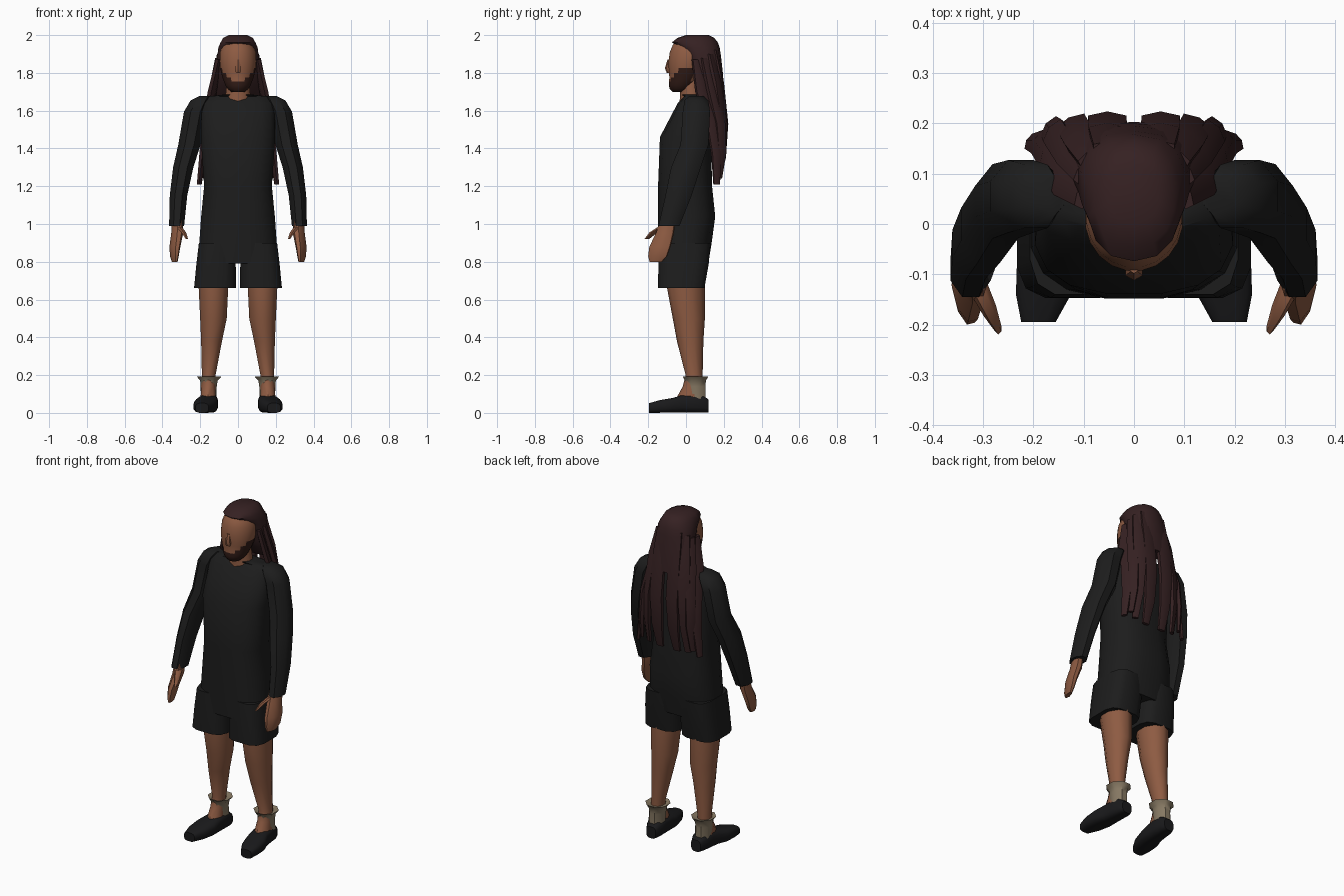
import bpy, bmesh, math


def material(name, rgb):
    m = bpy.data.materials.new(name)
    m.diffuse_color = (*rgb, 1)
    return m


BLACK = material("black cloth", (0.012, 0.012, 0.012))
SHOE = material("black shoe", (0.010, 0.010, 0.011))
SKIN = material("brown skin", (0.27, 0.105, 0.055))
HAIR = material("dark red brown hair", (0.036, 0.015, 0.016))
BEARD = material("dark beard", (0.03, 0.011, 0.008))
SOCK = material("beige sock", (0.24, 0.19, 0.125))


def loft(name, rings, mat, n=10, p=2.0, turn=0.0, mirror=False, along_y=False, sharp=45):
    """Skin superellipse rings (cx, cy, z, rx, ry); along_y swaps y and z."""
    bm = bmesh.new()
    loops = []
    for cx, cy, cz, rx, ry in rings:
        loop = []
        for i in range(n):
            a = 2 * math.pi * (i + 0.5) / n
            c, s = math.cos(a), math.sin(a)
            u = rx * math.copysign(abs(c) ** (2 / p), c)
            v = ry * math.copysign(abs(s) ** (2 / p), s)
            x = cx + u * math.cos(turn) - v * math.sin(turn)
            y = cy + u * math.sin(turn) + v * math.cos(turn)
            loop.append(bm.verts.new((x, cz, y) if along_y else (x, y, cz)))
        loops.append(loop)
    for a, b in zip(loops, loops[1:]):
        for i in range(n):
            j = (i + 1) % n
            bm.faces.new((a[i], a[j], b[j], b[i]))
    bm.faces.new(loops[0])
    bm.faces.new(loops[-1])
    bmesh.ops.recalc_face_normals(bm, faces=bm.faces)
    for f in bm.faces:
        f.smooth = True
    me = bpy.data.meshes.new(name)
    bm.to_mesh(me)
    bm.free()
    me.set_sharp_from_angle(angle=math.radians(sharp))
    me.materials.append(mat)
    ob = bpy.data.objects.new(name, me)
    bpy.context.collection.objects.link(ob)
    if mirror:
        ob.modifiers.new("mirror", "MIRROR").use_mirror_merge = False
    return ob


def body(rows):
    """Centred rings from (z, half width, front y, back y)."""
    return [(0, (f + b) / 2, z, w, (b - f) / 2) for z, w, f, b in rows]


# Shirt and shorts
loft("shirt", body([
    (1.685, 0.08, -0.025, 0.09), (1.675, 0.165, -0.01, 0.10),
    (1.64, 0.195, -0.045, 0.115), (1.46, 0.20, -0.14, 0.135),
    (1.20, 0.182, -0.15, 0.14), (1.04, 0.198, -0.15, 0.157),
    (0.90, 0.208, -0.15, 0.138), (0.79, 0.216, -0.148, 0.12)]),
    BLACK, n=16, p=2.6)
loft("shorts_leg", [
    (0.11, -0.005, 0.90, 0.099, 0.138), (0.116, -0.013, 0.79, 0.106, 0.136),
    (0.122, -0.025, 0.66, 0.113, 0.125)], BLACK, n=12, p=3.6, mirror=True)

# Sleeves
loft("sleeve", [
    (0.17, 0.055, 1.678, 0.035, 0.04), (0.195, 0.055, 1.655, 0.06, 0.068),
    (0.225, 0.055, 1.595, 0.066, 0.078), (0.257, 0.045, 1.42, 0.064, 0.08),
    (0.29, 0.0, 1.30, 0.058, 0.085), (0.315, -0.04, 1.15, 0.05, 0.075),
    (0.325, -0.09, 0.99, 0.043, 0.06)], BLACK, n=8, mirror=True)

# Hands
loft("hand", [
    (0.32, -0.095, 1.02, 0.028, 0.042), (0.322, -0.112, 0.95, 0.03, 0.05),
    (0.334, -0.138, 0.88, 0.026, 0.06), (0.337, -0.15, 0.83, 0.02, 0.054),
    (0.335, -0.16, 0.80, 0.013, 0.035)], SKIN, n=8, turn=-0.25, mirror=True)
loft("thumb", [
    (0.312, -0.12, 0.985, 0.018, 0.028), (0.287, -0.172, 0.955, 0.014, 0.022),
    (0.27, -0.208, 0.92, 0.007, 0.012)], SKIN, n=6, mirror=True)

# Legs, socks and shoes
loft("leg", [
    (0.13, 0.0, 0.78, 0.085, 0.095), (0.13, 0.0, 0.66, 0.082, 0.10),
    (0.13, 0.015, 0.50, 0.074, 0.085), (0.14, 0.022, 0.38, 0.058, 0.07),
    (0.155, 0.043, 0.20, 0.038, 0.045), (0.157, 0.035, 0.14, 0.04, 0.052),
    (0.158, 0.02, 0.08, 0.042, 0.07)], SKIN, n=10, mirror=True)
loft("sock", [
    (0.155, 0.058, 0.06, 0.045, 0.05), (0.155, 0.05, 0.14, 0.046, 0.057),
    (0.154, 0.05, 0.17, 0.05, 0.06), (0.153, 0.05, 0.192, 0.07, 0.073),
    (0.154, 0.048, 0.182, 0.042, 0.048)], SOCK, n=8, mirror=True)
loft("shoe", [(cx, top / 2, y, w, top / 2) for y, cx, w, top in [
    (0.12, 0.15, 0.032, 0.07), (0.09, 0.152, 0.046, 0.095),
    (0.03, 0.156, 0.05, 0.10), (-0.02, 0.16, 0.054, 0.095),
    (-0.07, 0.17, 0.064, 0.08), (-0.14, 0.18, 0.056, 0.068),
    (-0.195, 0.19, 0.035, 0.052)]],
    SHOE, n=12, p=3.2, mirror=True, along_y=True)

# Neck, head and nose
loft("neck", [(0, 0.03, 1.62, 0.078, 0.065), (0, 0.028, 1.68, 0.07, 0.06),
              (0, 0.025, 1.76, 0.06, 0.06)], SKIN, n=10)
head = loft("head", body([
    (1.698, 0.035, -0.07, 0.0), (1.715, 0.055, -0.087, 0.03),
    (1.735, 0.068, -0.092, 0.05), (1.755, 0.076, -0.091, 0.065),
    (1.775, 0.083, -0.089, 0.08), (1.80, 0.09, -0.091, 0.09),
    (1.825, 0.095, -0.093, 0.10), (1.86, 0.098, -0.094, 0.115),
    (1.91, 0.096, -0.087, 0.125), (1.95, 0.08, -0.07, 0.115),
    (1.98, 0.05, -0.035, 0.09)]), SKIN, n=20)
loft("nose", [(0, -0.09, 1.87, 0.008, 0.008), (0, -0.093, 1.825, 0.019, 0.019),
              (0, -0.092, 1.80, 0.016, 0.01)], SKIN, n=6)

# Beard along the jaw
head.data.materials.append(BEARD)
for f in head.data.polygons:
    x, y, z = f.center
    if y < 0.035 and z < 1.758 + 0.07 * (x / 0.09) ** 2:
        f.material_index = 1

# Hair mass around the back of the head
loft("hair_cap", body([
    (2.0, 0.05, 0.0, 0.12), (1.985, 0.08, -0.045, 0.15),
    (1.962, 0.094, -0.074, 0.168), (1.935, 0.106, -0.04, 0.178),
    (1.89, 0.112, -0.01, 0.185), (1.80, 0.122, 0.02, 0.195),
    (1.74, 0.13, 0.06, 0.20), (1.68, 0.125, 0.12, 0.203)]),
    HAIR, n=14, p=2.3)

# Long hanging locks: path points, half width, outward turn
locks = {
    "back_lock": ([(0.05, 0.15, 1.92), (0.052, 0.182, 1.75), (0.053, 0.205, 1.53),
                   (0.054, 0.195, 1.35), (0.056, 0.165, 1.21)], 0.043, 0.0),
    "back_side_lock": ([(0.085, 0.13, 1.90), (0.105, 0.165, 1.75), (0.122, 0.195, 1.53),
                        (0.127, 0.19, 1.37), (0.13, 0.165, 1.22)], 0.036, -0.5),
    "side_lock": ([(0.10, 0.10, 1.88), (0.127, 0.135, 1.72), (0.155, 0.18, 1.53),
                   (0.163, 0.19, 1.38), (0.17, 0.175, 1.24)], 0.032, -0.9),
    "front_side_lock": ([(0.10, 0.055, 1.87), (0.137, 0.08, 1.70), (0.165, 0.135, 1.55),
                         (0.185, 0.16, 1.37), (0.205, 0.162, 1.21)], 0.034, -1.1),
}
for name, (path, w, turn) in locks.items():
    taper = (0.8, 1.0, 1.0, 0.85, 0.55)
    loft(name, [(x, y, z, w * t, 0.019 * t) for (x, y, z), t in zip(path, taper)],
         HAIR, n=6, p=2.4, turn=turn, mirror=True)
